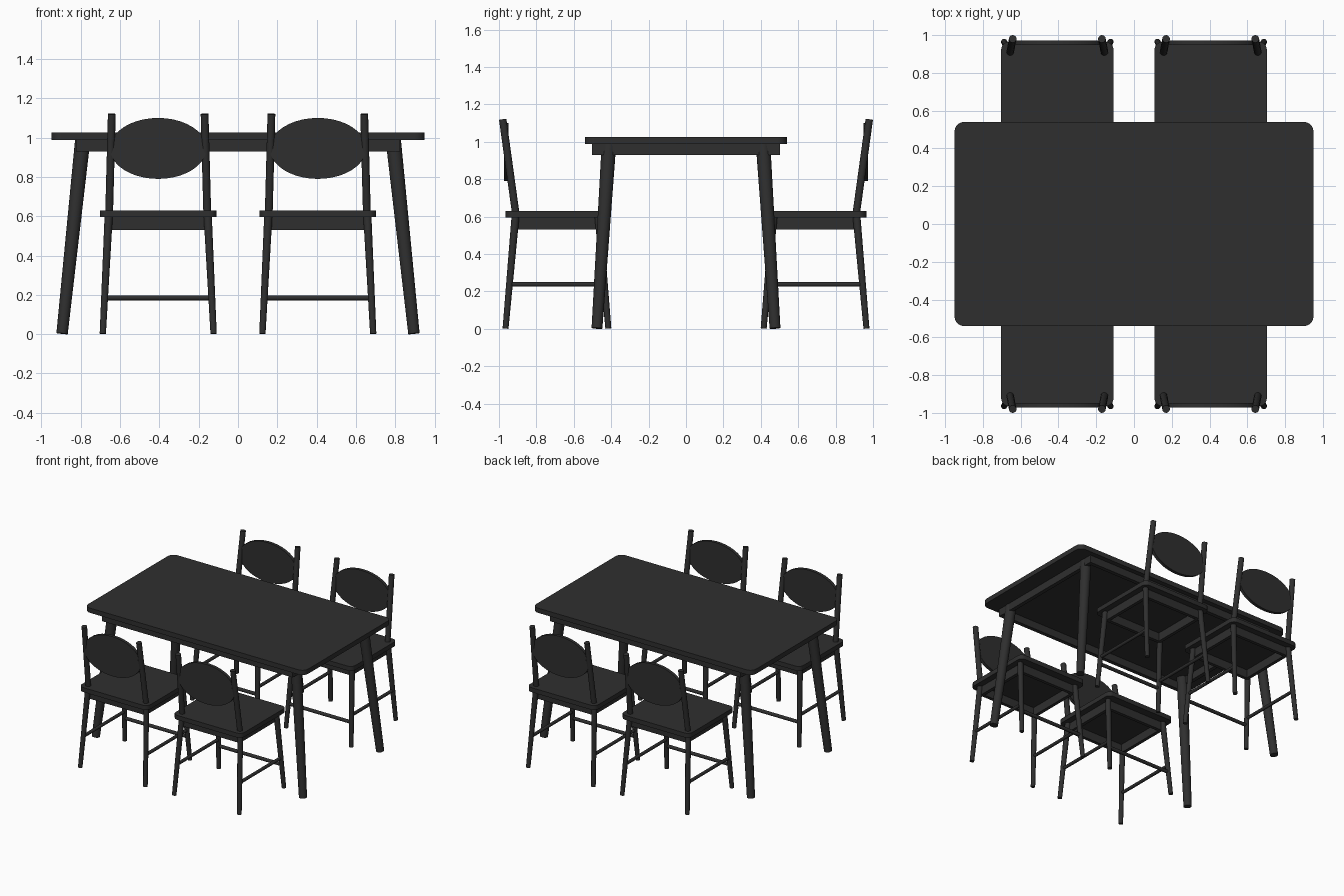
import bpy, bmesh
from math import cos, sin, pi
from mathutils import Vector, Matrix

if "Cube" in bpy.data.objects:
    bpy.data.objects.remove(bpy.data.objects["Cube"])

COLOR = (0.028, 0.028, 0.028, 1)
mat = bpy.data.materials.new("charcoal paint")
mat.use_nodes = True
mat.diffuse_color = COLOR
mat.node_tree.nodes["Principled BSDF"].inputs["Base Color"].default_value = COLOR


def finish(name, bm, smooth=True):
    bmesh.ops.recalc_face_normals(bm, faces=bm.faces)
    mesh = bpy.data.meshes.new(name)
    bm.to_mesh(mesh)
    bm.free()
    mesh.materials.append(mat)
    obj = bpy.data.objects.new(name, mesh)
    bpy.context.collection.objects.link(obj)
    if smooth:
        bpy.ops.object.select_all(action='DESELECT')
        obj.select_set(True)
        bpy.context.view_layer.objects.active = obj
        bpy.ops.object.shade_smooth_by_angle()
    return obj


def rod(name, a, b, r1, r2):
    """Round bar from point a to point b."""
    a, b = Vector(a), Vector(b)
    axis = b - a
    bm = bmesh.new()
    m = Matrix.Translation((a + b) / 2) @ axis.to_track_quat('Z', 'Y').to_matrix().to_4x4()
    bmesh.ops.create_cone(bm, cap_ends=True, segments=20, radius1=r1, radius2=r2,
                          depth=axis.length, matrix=m)
    return finish(name, bm)


def slab(name, outline, direction):
    """Flat outline extruded along a direction."""
    bm = bmesh.new()
    face = bm.faces.new([bm.verts.new(p) for p in outline])
    out = bmesh.ops.extrude_face_region(bm, geom=[face])
    bmesh.ops.translate(bm, vec=direction,
                        verts=[v for v in out["geom"] if isinstance(v, bmesh.types.BMVert)])
    return finish(name, bm)


def rounded_board(name, cx, cy, hx, hy, r, z0, z1, steps=6):
    pts = []
    corners = [(1, 1), (-1, 1), (-1, -1), (1, -1)]
    for q, (sx, sy) in enumerate(corners):
        for i in range(steps + 1):
            t = (q + i / steps) * pi / 2
            pts.append((cx + sx * (hx - r) + r * cos(t), cy + sy * (hy - r) + r * sin(t), z0))
    return slab(name, pts, (0, 0, z1 - z0))


def apron(name, cx, cy, hx, hy, t, z0, z1):
    """Hollow rectangular frame under a board."""
    bm = bmesh.new()
    zc, h = (z0 + z1) / 2, z1 - z0
    for s in (-1, 1):
        for pos, size in (((cx, cy + s * (hy - t / 2)), (2 * hx, t)),
                          ((cx + s * (hx - t / 2), cy), (t, 2 * (hy - t)))):
            m = Matrix.Translation((*pos, zc)) @ Matrix.Diagonal((*size, h, 1))
            bmesh.ops.create_cube(bm, size=1, matrix=m)
    return finish(name, bm, False)


# Table
rounded_board("table_top", 0, 0, 0.95, 0.54, 0.05, 0.988, 1.025)
apron("table_apron", 0, 0, 0.825, 0.503, 0.03, 0.93, 0.988)
for sx in (-1, 1):
    for sy in (-1, 1):
        rod("table_leg", (sx * 0.895, sy * 0.476, 0.003), (sx * 0.79, sy * 0.412, 0.988),
            0.029, 0.039)


def chair(cx, s):
    """Chair on side s of the table, its back away from the middle."""
    def P(x, y, z):
        return (cx + x, s * y, z)

    mid = 0.69
    rounded_board("chair_seat", cx, s * 0.684, 0.297, 0.28, 0.04, 0.595, 0.63)
    apron("chair_apron", cx, s * mid, 0.25, 0.225, 0.025, 0.53, 0.595)

    def leg_point(side, end, z):
        k = 1 - z / 0.6
        return P(side * (0.252 + 0.03 * k), mid + end * (0.222 + 0.053 * k), z)

    for side in (-1, 1):
        for end in (-1, 1):
            rod("chair_leg", leg_point(side, end, 0.002), leg_point(side, end, 0.6), 0.016, 0.021)
        rod("back_post", P(side * 0.25, 0.908, 0.6), P(side * 0.236, 0.98, 1.12), 0.02, 0.02)
        rod("side_stretcher", leg_point(side, -1, 0.238), leg_point(side, 1, 0.238), 0.012, 0.012)
    rod("front_stretcher", leg_point(-1, -1, 0.185), leg_point(1, -1, 0.185), 0.013, 0.013)

    # Oval backrest
    n = 40
    oval = [P(0.245 * cos(2 * pi * i / n), 0.948, 0.945 + 0.155 * sin(2 * pi * i / n))
            for i in range(n)]
    slab("chair_backrest", oval, (0, s * 0.024, 0))


for x in (-0.406, 0.406):
    for s in (-1, 1):
        chair(x, s)
